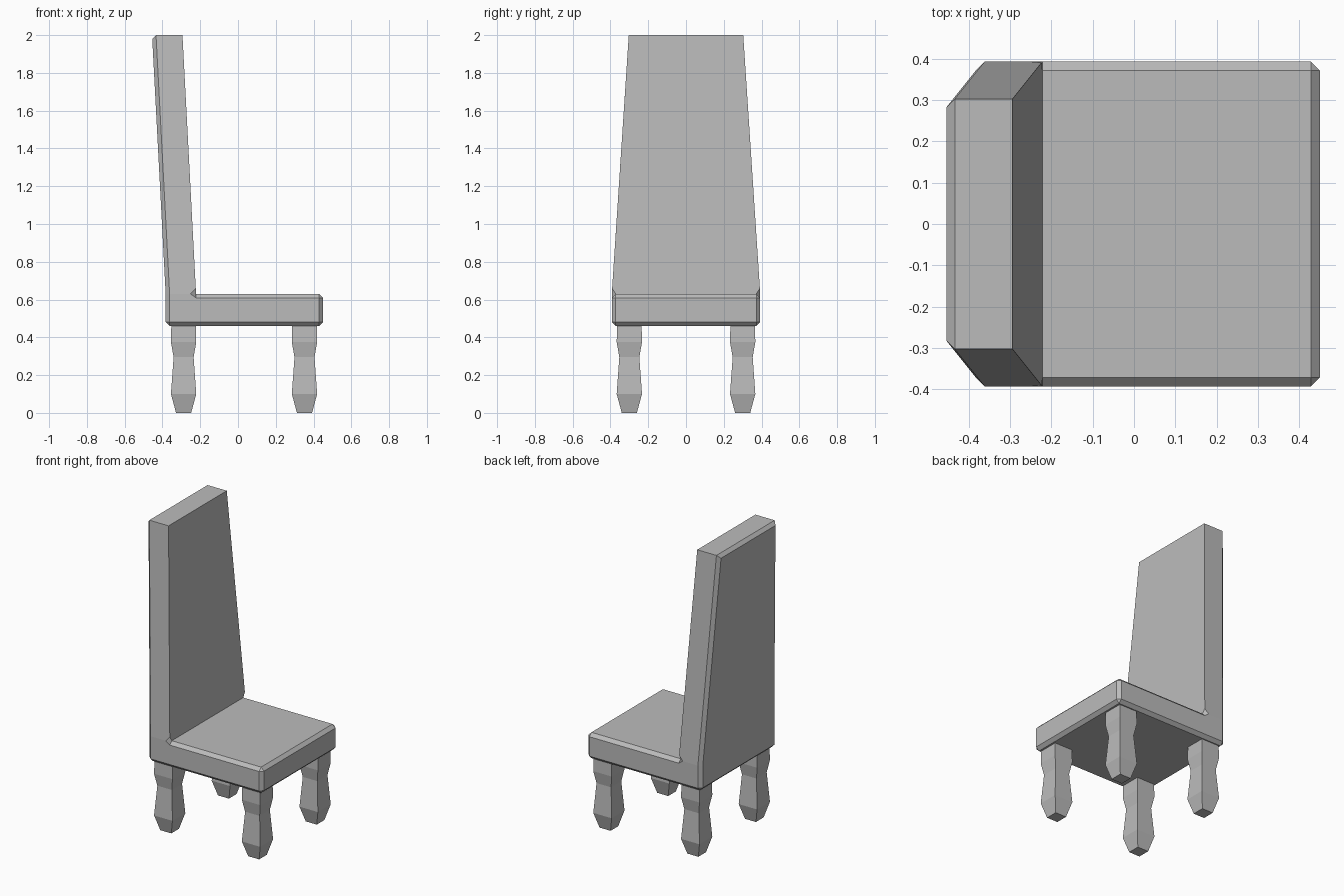
import bpy
import bmesh

cube = bpy.data.objects.get("Cube")
if cube:
    bpy.data.objects.remove(cube, do_unlink=True)

grey = bpy.data.materials.new("grey")
grey.use_nodes = True
colour = (0.5, 0.5, 0.5, 1)
grey.diffuse_color = colour
grey.node_tree.nodes["Principled BSDF"].inputs["Base Color"].default_value = colour


def finish(bm, name, location=(0, 0, 0)):
    bmesh.ops.recalc_face_normals(bm, faces=bm.faces)
    mesh = bpy.data.meshes.new(name)
    bm.to_mesh(mesh)
    bm.free()
    mesh.materials.append(grey)
    obj = bpy.data.objects.new(name, mesh)
    obj.location = location
    bpy.context.collection.objects.link(obj)
    return obj


# Seat and tall tapered backrest, one solid with chamfered edges
REAR, INNER, FRONT = -0.383, -0.222, 0.45
LOW, SEAT, TOP = 0.46, 0.63, 2.0
LEAN, HALF, HALF_TOP, CHAMFER = 0.072, 0.393, 0.303, 0.021

bm = bmesh.new()
bmesh.ops.create_cube(bm, size=1)
for v in bm.verts:
    v.co = (FRONT if v.co.x > 0 else REAR,
            HALF if v.co.y > 0 else -HALF,
            SEAT if v.co.z > 0 else LOW)
bmesh.ops.bisect_plane(bm, geom=bm.verts[:] + bm.edges[:] + bm.faces[:],
                       plane_co=(INNER, 0, 0), plane_no=(1, 0, 0))
bm.normal_update()
base = [f for f in bm.faces if f.normal.z > 0.9 and f.calc_center_median().x < INNER]
raised = bmesh.ops.extrude_face_region(bm, geom=base)
bmesh.ops.delete(bm, geom=[f for f in base if f.is_valid], context="FACES_ONLY")
for v in raised["geom"]:
    if isinstance(v, bmesh.types.BMVert):
        v.co.x -= LEAN
        v.co.y *= HALF_TOP / HALF
        v.co.z = TOP


def is_chamfered(edge):
    a, b = (v.co for v in edge.verts)
    mid = (a + b) / 2
    if max(a.z, b.z) < LOW + 0.01:            # bottom rim
        return abs(a.x - b.x) < 0.01 and abs(mid.x - INNER) > 0.01 or abs(mid.y) > 0.1
    if mid.z > TOP - 0.01:                    # rear top edge
        return mid.x < REAR
    if min(a.z, b.z) > SEAT - 0.01 and mid.z < SEAT + 0.01:   # seat top rim
        return mid.x > INNER + 0.01
    return mid.x > FRONT - 0.01 or mid.x < REAR + 0.01        # upright corners


bmesh.ops.bevel(bm, geom=[e for e in bm.edges if is_chamfered(e)],
                offset=CHAMFER, segments=1, affect="EDGES")
finish(bm, "seat_and_backrest")

# Square turned legs: half width at each height
LEG = [(0, 0.04), (0.1, 0.067), (0.295, 0.053), (0.375, 0.067), (0.465, 0.065)]
for end, x in (("front", 0.352), ("back", -0.288)):
    for side, y in (("left", 0.3), ("right", -0.3)):
        bm = bmesh.new()
        rings = [[bm.verts.new((sx * h, sy * h, z))
                  for sx, sy in ((-1, -1), (1, -1), (1, 1), (-1, 1))] for z, h in LEG]
        for lower, upper in zip(rings, rings[1:]):
            for i in range(4):
                j = (i + 1) % 4
                bm.faces.new((lower[i], lower[j], upper[j], upper[i]))
        bm.faces.new(rings[0])
        bm.faces.new(rings[-1])
        finish(bm, f"{end}_{side}_leg", (x, y, 0))
